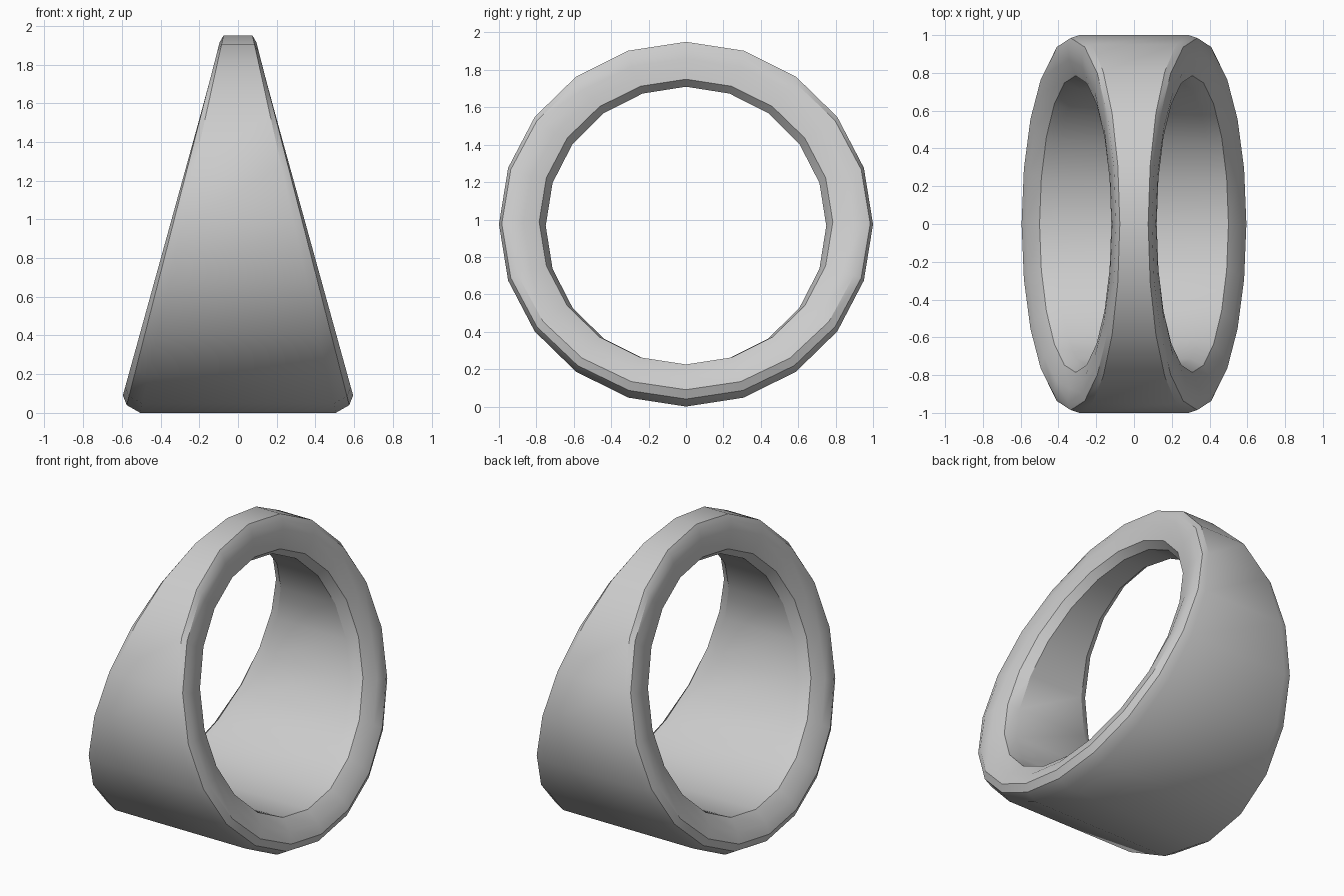
import bpy, bmesh
from math import sin, cos, pi, radians

if "Cube" in bpy.data.objects:
    bpy.data.objects.remove(bpy.data.objects["Cube"])

SIDES = 20

# Cross-section loops of the right half, from outer wall over the rim to the bore:
# (x at top, x at bottom, y radius, z top, z bottom)
HALF = [
    (0.075, 0.505, 1.00, 1.95, 0.00),    # outer wall edge
    (0.095, 0.575, 0.985, 1.915, 0.04),  # rounded outer corner
    (0.105, 0.595, 0.945, 1.86, 0.09),   # slanted face, outer
    (0.115, 0.570, 0.87, 1.80, 0.155),   # slanted face, middle
    (0.120, 0.500, 0.785, 1.75, 0.225),  # bore lip
    (0.075, 0.420, 0.75, 1.71, 0.222),   # bore wall
]
# Close the section by mirroring it to the left side
section = HALF + [(-a, -b, r, t, o) for a, b, r, t, o in reversed(HALF)]


def loop_point(row, angle):
    x_top, x_bot, y_rad, z_top, z_bot = row
    c = cos(angle)
    return ((x_top + x_bot) / 2 + (x_top - x_bot) / 2 * c,
            y_rad * sin(angle),
            (z_top + z_bot) / 2 + (z_top - z_bot) / 2 * c)


# Wedge ring: sweep the changing section around the x axis
bm = bmesh.new()
rings = [[bm.verts.new(loop_point(row, 2 * pi * i / SIDES)) for row in section]
         for i in range(SIDES)]
n = len(section)
for i in range(SIDES):
    a, b = rings[i], rings[(i + 1) % SIDES]
    for j in range(n):
        k = (j + 1) % n
        bm.faces.new((a[j], a[k], b[k], b[j]))
bmesh.ops.recalc_face_normals(bm, faces=bm.faces[:])
mesh = bpy.data.meshes.new("wedge_ring")
bm.to_mesh(mesh)
bm.free()
ring = bpy.data.objects.new("wedge_ring", mesh)
bpy.context.collection.objects.link(ring)

# Smooth shading with crisp rim edges
bpy.context.view_layer.objects.active = ring
ring.select_set(True)
bpy.ops.object.shade_smooth_by_angle(angle=radians(30))
